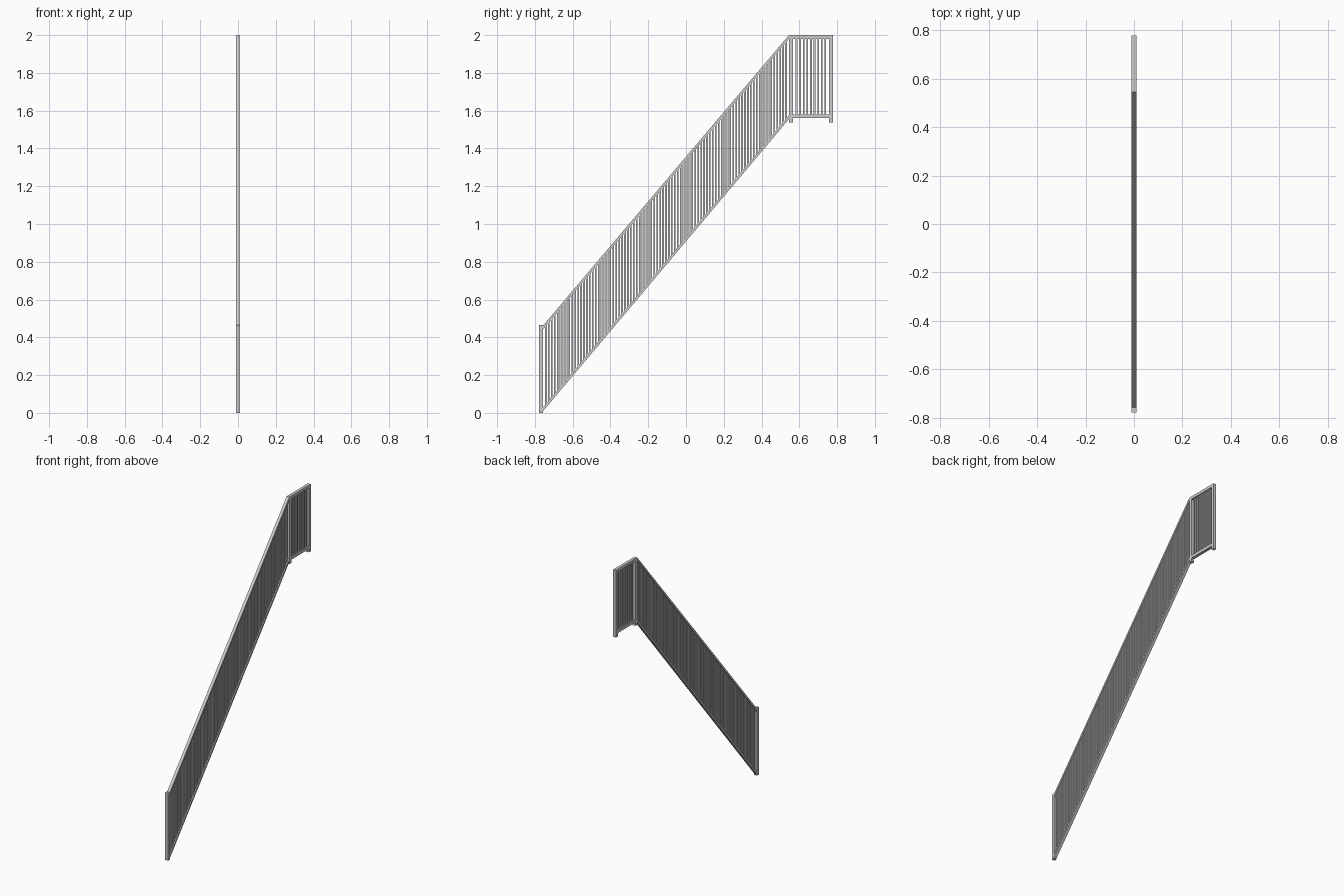
import bpy

if "Cube" in bpy.data.objects:
    bpy.data.objects.remove(bpy.data.objects["Cube"])

W = 0.021          # post and rail width in x
Y0, Y1 = -0.757, 0.545   # stair run between posts


def prism(name, profile, width):
    """Extrude a (y, z) outline symmetrically along x."""
    n = len(profile)
    verts = [(sx * width / 2, y, z) for sx in (-1, 1) for y, z in profile]
    faces = [tuple(reversed(range(n))), tuple(range(n, 2 * n))]
    faces += [(i, (i + 1) % n, n + (i + 1) % n, n + i) for i in range(n)]
    mesh = bpy.data.meshes.new(name)
    mesh.from_pydata(verts, [], faces)
    mesh.update()
    obj = bpy.data.objects.new(name, mesh)
    bpy.context.collection.objects.link(obj)
    return obj


def bar(name, ya, yb, za, zb, width=W):
    return prism(name, [(ya, za), (yb, za), (yb, zb), (ya, zb)], width)


def sloped_rail(name, za, zb, t):
    return prism(name, [(Y0, za), (Y1, zb), (Y1, zb + t), (Y0, za + t)], W)


def balusters(name, ya, yb, intervals, low, high, size=0.009):
    """Row of square bars between two posts; low/high give z at a given y."""
    for i in range(1, intervals):
        y = ya + (yb - ya) * i / intervals
        a, b = y - size / 2, y + size / 2
        prism(f"{name}_{i:02d}",
              [(a, low(a)), (b, low(b)), (b, high(b)), (a, high(a))], size)


def line(za, zb):
    return lambda y: za + (zb - za) * (y - Y0) / (Y1 - Y0)


# Posts
bar("bottom_post", -0.777, -0.757, 0.0, 0.465)
bar("landing_inner_post", 0.545, 0.566, 1.537, 1.98)
bar("landing_outer_post", 0.757, 0.777, 1.537, 1.98)

# Landing rails
bar("landing_top_rail", 0.545, 0.777, 1.98, 2.0)
bar("landing_bottom_rail", 0.566, 0.757, 1.56, 1.581)

# Sloped stair rails
sloped_rail("stair_top_rail", 0.442, 1.98, 0.02)
sloped_rail("stair_bottom_rail", 0.009, 1.555, 0.02)

# Balusters
balusters("stair_baluster", Y0, Y1, 84, line(0.02, 1.566), line(0.45, 1.985))
balusters("landing_baluster", 0.566, 0.757, 10, lambda y: 1.575, lambda y: 1.985)
